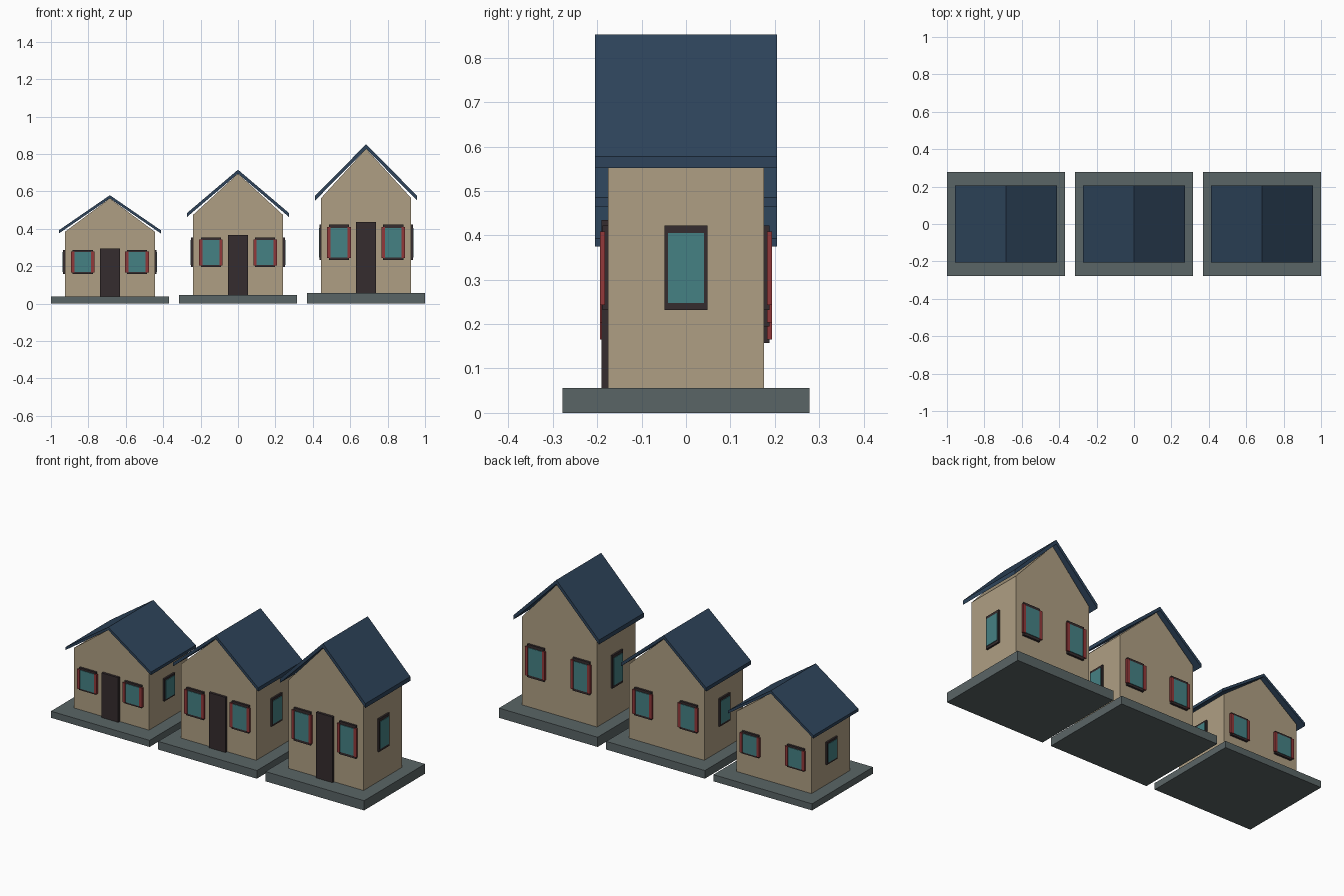
import bpy

cube = bpy.data.objects.get("Cube")
if cube:
    bpy.data.objects.remove(cube, do_unlink=True)


def make_material(name, rgb):
    """Flat material from 0-255 display values, stored as linear."""
    lin = [((c / 255 + 0.055) / 1.055) ** 2.4 for c in rgb] + [1]
    m = bpy.data.materials.new(name)
    m.use_nodes = True
    m.diffuse_color = lin
    bsdf = m.node_tree.nodes["Principled BSDF"]
    bsdf.inputs["Base Color"].default_value = lin
    bsdf.inputs["Roughness"].default_value = 0.9
    return m


wall_tan = make_material("wall tan", (175, 159, 131))
roof_blue = make_material("roof blue", (46, 68, 91))
stone_grey = make_material("stone grey", (90, 101, 102))
dark_wood = make_material("dark wood", (53, 44, 46))
glass_teal = make_material("glass teal", (69, 129, 132))
shutter_red = make_material("shutter red", (146, 56, 58))


def prism(name, outline, y0, y1, mat, cx, tall):
    """Extrude an x-z outline along y, stretched upwards by tall."""
    n = len(outline)
    verts = [(cx + x, y, z * tall) for y in (y0, y1) for x, z in outline]
    faces = [tuple(range(n)), tuple(reversed(range(n, 2 * n)))]
    faces += [(i, i + n, (i + 1) % n + n, (i + 1) % n) for i in range(n)]
    mesh = bpy.data.meshes.new(name)
    mesh.from_pydata(verts, [], faces)
    mesh.materials.append(mat)
    obj = bpy.data.objects.new(name, mesh)
    bpy.context.collection.objects.link(obj)
    return obj


def box(name, xs, ys, zs, mat, cx, tall):
    (x0, x1), (y0, y1), (z0, z1) = sorted(xs), sorted(ys), zs
    outline = [(x0, z0), (x1, z0), (x1, z1), (x0, z1)]
    return prism(name, outline, y0, y1, mat, cx, tall)


def house(label, cx, tall):
    def part(name, xs, ys, zs, mat):
        box(f"{label}_{name}", xs, ys, zs, mat, cx, tall)

    # Foundation slab, gabled walls and folded roof
    part("foundation", (-0.315, 0.315), (-0.278, 0.278), (0, 0.056), stone_grey)
    walls = [(-0.24, 0.056), (0.24, 0.056), (0.24, 0.565), (0, 0.827), (-0.24, 0.565)]
    prism(f"{label}_walls", walls, -0.176, 0.176, wall_tan, cx, tall)
    roof = [(-0.272, 0.552), (0, 0.827), (0.272, 0.552),
            (0.272, 0.577), (0, 0.852), (-0.272, 0.577)]
    prism(f"{label}_roof", roof, -0.205, 0.205, roof_blue, cx, tall)

    # Front door
    part("door", (-0.053, 0.053), (-0.19, -0.17), (0.056, 0.435), dark_wood)

    frame_z, glass_z = (0.232, 0.422), (0.247, 0.405)
    for s, side in ((-1, "right"), (1, "left")):
        # Side window
        part(f"{side}_side_frame", (s * 0.235, s * 0.25), (-0.048, 0.048), frame_z, dark_wood)
        part(f"{side}_side_glass", (s * 0.235, s * 0.253), (-0.04, 0.04), glass_z, glass_teal)

        # Front and back windows with shutters
        for d, end in ((-1, "front"), (1, "back")):
            x = s * 0.145
            tag = f"{end}_{side}"
            part(f"{tag}_frame", (x - 0.054, x + 0.054), (d * 0.17, d * 0.188), frame_z, dark_wood)
            part(f"{tag}_glass", (x - 0.046, x + 0.046), (d * 0.17, d * 0.191), glass_z, glass_teal)
            for k, pos in ((-1, "right"), (1, "left")):
                mid = x + k * 0.054
                part(f"{tag}_{pos}_shutter", (mid - 0.009, mid + 0.009),
                     (d * 0.183, d * 0.194), (0.243, 0.409), shutter_red)


# Row of three houses growing taller
for label, cx, tall in (("small", -0.685, 0.68), ("medium", 0, 0.84), ("large", 0.685, 1)):
    house(label, cx, tall)
